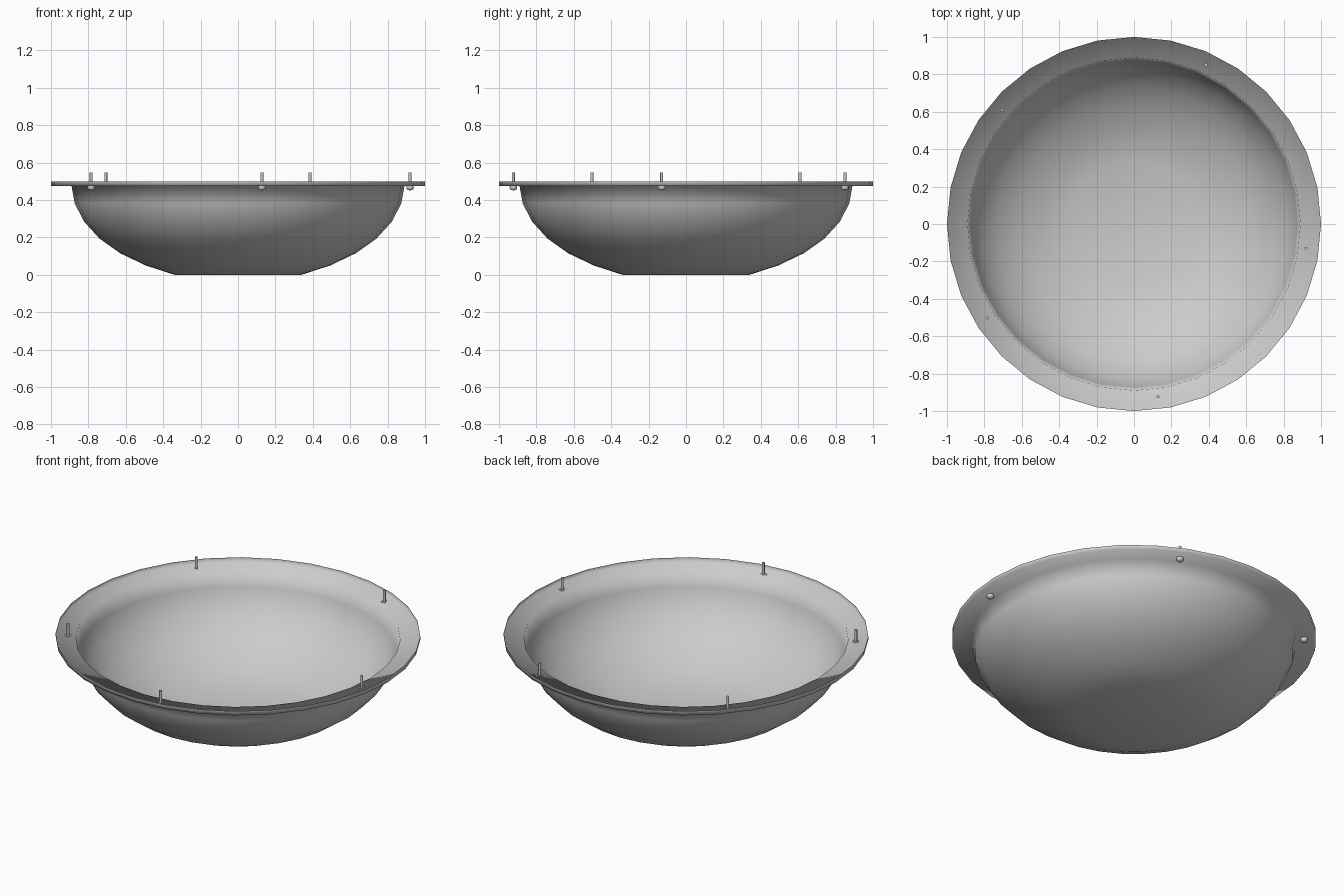
import bpy, bmesh, math

if "Cube" in bpy.data.objects:
    bpy.data.objects.remove(bpy.data.objects["Cube"])

SEGMENTS = 32


def make_object(name, bm):
    for f in bm.faces:
        f.smooth = True
    mesh = bpy.data.meshes.new(name)
    bm.to_mesh(mesh)
    bm.free()
    obj = bpy.data.objects.new(name, mesh)
    bpy.context.collection.objects.link(obj)
    return obj


def lathe(name, profile, segments, centre=(0, 0)):
    """Turn (radius, height) points around a vertical axis; radius 0 makes a pole."""
    bm = bmesh.new()
    rings = []
    for r, z in profile:
        count = 1 if r == 0 else segments
        rings.append([bm.verts.new((centre[0] + r * math.cos(2 * math.pi * i / segments),
                                    centre[1] + r * math.sin(2 * math.pi * i / segments), z))
                      for i in range(count)])
    for a, b in zip(rings, rings[1:]):
        for i in range(segments):
            j = (i + 1) % segments
            quad = [a[i % len(a)], a[j % len(a)], b[j % len(b)], b[i % len(b)]]
            bm.faces.new(list(dict.fromkeys(quad)))
    return make_object(name, bm)


# Thin dish: flat base, curved bowl, flange and small upright lip (faces inward/up)
dish = lathe("dish", [(0, 0), (0.34, 0), (0.494, 0.05), (0.63, 0.115), (0.74, 0.193),
                      (0.823, 0.284), (0.873, 0.382), (0.89, 0.475),
                      (1.0, 0.475), (1.0, 0.5)], SEGMENTS)
dish.data.flip_normals()

# Bolts through the flange: thin pin above, rounded head below
bolts = [(0.92, -0.13), (0.385, 0.85), (-0.707, 0.61), (-0.785, -0.503), (0.128, -0.923)]
for n, pos in enumerate(bolts, 1):
    pin = lathe(f"bolt_pin_{n}", [(0, 0.465), (0.008, 0.465), (0.008, 0.547), (0, 0.547)], 12, pos)
    head = lathe(f"bolt_head_{n}", [(0, 0.451), (0.011, 0.453), (0.018, 0.458), (0.02, 0.464),
                                    (0.019, 0.475), (0, 0.475)], 16, pos)
    for obj in (pin, head):
        bm = bmesh.new()
        bm.from_mesh(obj.data)
        bmesh.ops.recalc_face_normals(bm, faces=bm.faces)
        for e in bm.edges:
            e.smooth = e.calc_face_angle(0) < math.radians(50)
        bm.to_mesh(obj.data)
        bm.free()

# Make the dish normals point into the bowl
bm = bmesh.new()
bm.from_mesh(dish.data)
bm.normal_update()
bm.faces.ensure_lookup_table()
if bm.faces[0].normal.z < 0:
    bmesh.ops.reverse_faces(bm, faces=bm.faces)
bm.to_mesh(dish.data)
bm.free()
